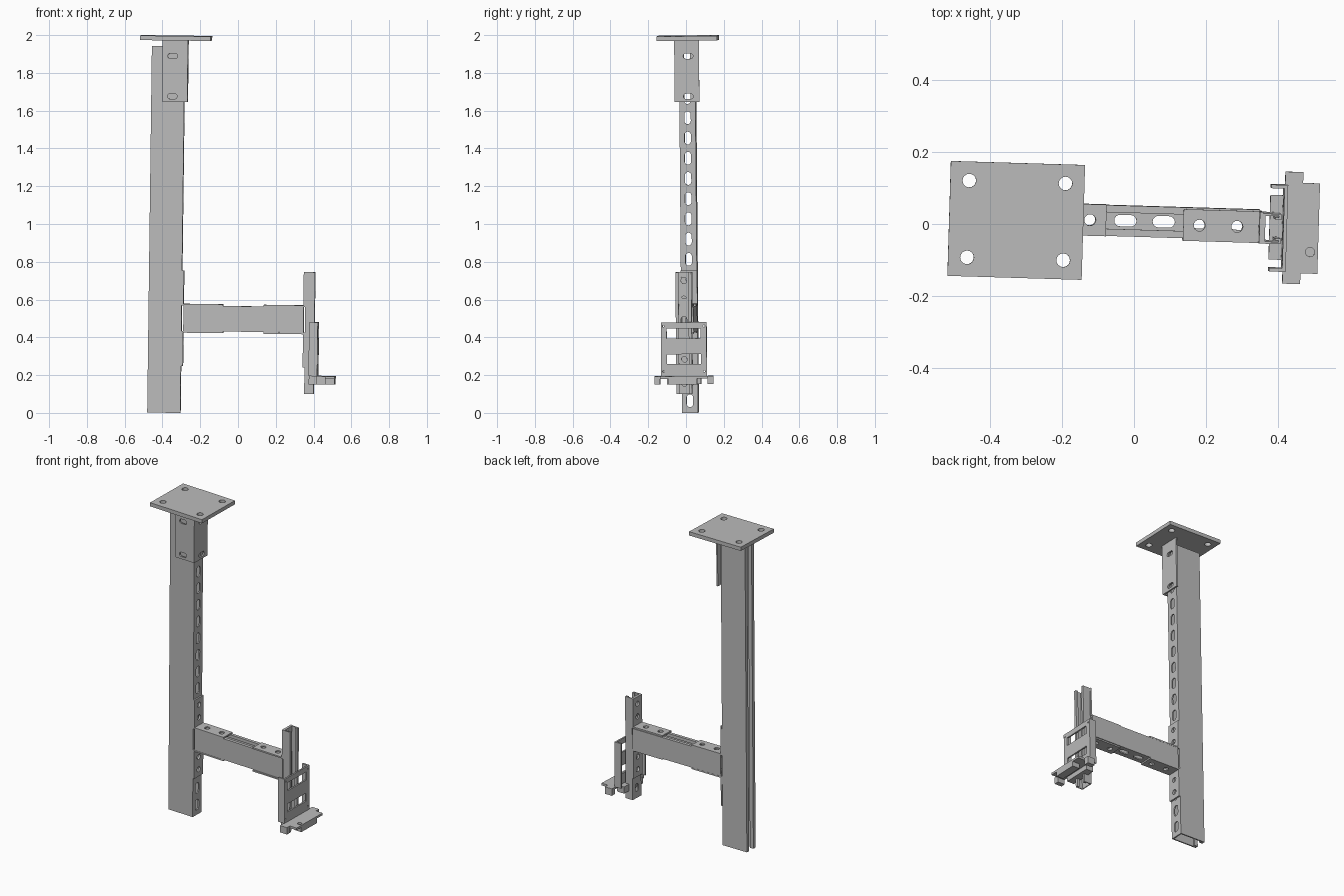
import bpy, bmesh, math
from mathutils import Vector, Matrix

cube = bpy.data.objects.get("Cube")
if cube:
    bpy.data.objects.remove(cube, do_unlink=True)

steel = bpy.data.materials.new("galvanised grey")
steel.use_nodes = True
GREY = (0.5, 0.5, 0.5, 1)
steel.diffuse_color = GREY
steel.node_tree.nodes["Principled BSDF"].inputs["Base Color"].default_value = GREY

X, Y, Z = Vector((1, 0, 0)), Vector((0, 1, 0)), Vector((0, 0, 1))
# the whole support stands slightly crooked
LEAN = Matrix.Rotation(-0.03, 4, "Z") @ Matrix.Rotation(0.013, 4, "Y") @ Matrix.Rotation(0.008, 4, "X")


def add_prism(bm, pts, origin, u, v, w, length):
    """Extrude the outline pts (in axes u, v) along w."""
    verts = [bm.verts.new(Vector(origin) + u * a + v * b) for a, b in pts]
    face = bm.faces.new(verts)
    top = bmesh.ops.extrude_face_region(bm, geom=[face])["geom"]
    bmesh.ops.translate(bm, vec=w * length, verts=[g for g in top if isinstance(g, bmesh.types.BMVert)])


def to_object(bm, name):
    bmesh.ops.recalc_face_normals(bm, faces=bm.faces[:])
    mesh = bpy.data.meshes.new(name)
    bm.to_mesh(mesh)
    bm.free()
    mesh.materials.append(steel)
    obj = bpy.data.objects.new(name, mesh)
    bpy.context.collection.objects.link(obj)
    return obj


def part(name, prisms, holes=()):
    """Make a part from prisms, cut the holes through it, then lean it."""
    bm = bmesh.new()
    for p in prisms:
        add_prism(bm, *p)
    obj = to_object(bm, name)
    if holes:
        bm = bmesh.new()
        for h in holes:
            add_prism(bm, *h)
        cutter = to_object(bm, name + "_cutter")
        cutter.hide_render = True
        mod = obj.modifiers.new("holes", "BOOLEAN")
        mod.operation, mod.object, mod.solver = "DIFFERENCE", cutter, "EXACT"
        bpy.context.view_layer.update()
        graph = bpy.context.evaluated_depsgraph_get()
        cut = bpy.data.meshes.new_from_object(obj.evaluated_get(graph))
        obj.modifiers.clear()
        obj.data = cut
        bpy.data.objects.remove(cutter, do_unlink=True)
    obj.data.transform(LEAN)
    return obj


def box(x0, x1, y0, y1, z0, z1):
    return ([(x0, y0), (x1, y0), (x1, y1), (x0, y1)], (0, 0, z0), X, Y, Z, z1 - z0)


def slot(center, along, normal, length, width, depth=0.05):
    """Round-ended cutter; equal length and width give a round hole."""
    r, half = width / 2, (length - width) / 2
    pts = []
    for side in (1, -1):
        for i in range(9):
            a = -math.pi / 2 + math.pi * i / 8
            if half == 0 and i == 8:
                continue
            pts.append((side * (half + r * math.cos(a)), side * r * math.sin(a)))
    return (pts, Vector(center) - normal * depth / 2, along, normal.cross(along), normal, depth)


def channel(w, d, lip, ret, t=0.008):
    """Lipped channel outline: web at v = 0, open at v = d."""
    half = [(w, 0), (w, d), (w - lip, d), (w - lip, d - ret), (w - lip + t, d - ret),
            (w - lip + t, d - t), (w - t, d - t), (w - t, t)]
    return half + [(-a, b) for a, b in reversed(half)]


PITCH = 0.107
YC = 0.012      # centre line of post and arm
YR = 0.004      # centre line of the end fittings

# post, open to the back of the arm, slotted on the arm side
part("post", [(channel(0.0425, 0.175, 0.022, 0.025), (-0.305, YC, -0.004), Y, -X, Z, 1.94)],
     [slot((-0.305, YC, 0.06 + PITCH * i), Z, X, 0.068, 0.034, 0.04) for i in range(18)])

# ceiling plate with four bolt holes
PX, PY = -0.354, 0.016
part("ceiling_plate", [box(PX - 0.187, PX + 0.187, PY - 0.16, PY + 0.16, 1.968, 1.992)],
     [slot((PX + sx * 0.134, PY + sy * 0.107, 1.98), X, Z, 0.038, 0.038)
      for sx in (-1, 1) for sy in (-1, 1)])

# angle bracket hanging under the plate
bx, by, t = -0.288, -0.055, 0.01
ell = [(-0.423, by), (bx, by), (bx, 0.076), (bx - t, 0.076), (bx - t, by + t), (-0.423, by + t)]
part("hanging_angle", [(ell, (0, 0, 1.643), X, Y, Z, 0.327)],
     [slot((-0.368, by, z), X, Y, 0.052, 0.028, 0.04) for z in (1.672, 1.885)]
     + [slot((bx, 0.018, z), Y, X, 0.052, 0.028, 0.03) for z in (1.672, 1.885)])

# arm, open at the top, slotted underneath
part("arm", [(channel(0.043, 0.135, 0.02, 0.02), (-0.295, YC, 0.43), Y, Z, X, 0.637)],
     [slot((-0.244 + PITCH * i, YC, 0.43), X, Z, 0.062, 0.032, 0.04) for i in range(6)])

# four angle brackets joining the arm to the post and to the end channel
for side, x, yc in (("post", -0.305, YC), ("end", 0.35, YR + 0.002)):
    sx = 1 if side == "post" else -1
    for level, z in (("upper", 0.565), ("lower", 0.43)):
        sz = 1 if level == "upper" else -1
        outline = [(0, 0), (0.22, 0), (0.22, 0.009), (0.01, 0.009), (0.01, 0.185), (0, 0.185)]
        holes = [slot((x + sx * d, yc, z), X, Z, 0.032, 0.032) for d in (0.07, 0.175)]
        holes += [slot((x, yc, z + sz * d), Z, X, 0.032, 0.032, 0.03) for d in (0.06, 0.14)]
        part(f"{side}_{level}_angle",
             [(outline, (x, yc - 0.044, z), X * sx, Z * sz, Y, 0.088)], holes)

# upright channel at the end of the arm, open outwards
part("end_channel", [(channel(0.042, 0.05, 0.016, 0.016, 0.006), (0.35, YR, 0.105), Y, X, Z, 0.645)],
     [slot((0.35, YR, 0.705 - PITCH * i), Z, X, 0.05, 0.03, 0.03) for i in range(6)])

# folded mounting plate with two windows and small corner holes
w, f, b = 0.121, 0.42, 0.374
tray = [(b, -w), (f, -w), (f, w), (b, w), (b, w - t), (f - t, w - t), (f - t, t - w), (b, t - w)]
part("mounting_plate", [(tray, (0, YR, 0.2), X, Y, Z, 0.285)],
     [box(f - 0.025, f + 0.02, YR - 0.09, YR + 0.09, z, z + 0.052) for z in (0.264, 0.4)]
     + [slot((f, YR + s * 0.108, z), Z, X, 0.01, 0.01, 0.03) for s in (-1, 1) for z in (0.225, 0.465)])

# stepped shelf below the mounting plate
o, i, e, m = 0.512, 0.415, 0.126, 0.465
shelf = [(i, -e - 0.03), (m, -e - 0.03), (m, -e), (o, -e), (o, e), (m, e), (m, e + 0.03), (i, e + 0.03)]
part("shelf", [(shelf, (0, YR, 0.187), X, Y, Z, 0.014)],
     [slot((0.49, YR - 0.066, 0.195), X, Z, 0.026, 0.026)])
part("shelf_lip", [box(0.462, o, YR - 0.08, YR + 0.072, 0.157, 0.187)])
part("shelf_web", [box(0.375, 0.425, YR - 0.09, YR + 0.09, 0.157, 0.2)])
for name, s in (("right_shelf_end", -1), ("left_shelf_end", 1)):
    ys = sorted((YR + s * e, YR + s * (e + 0.03)))
    part(name, [box(i, m, *ys, 0.157, 0.187)])
